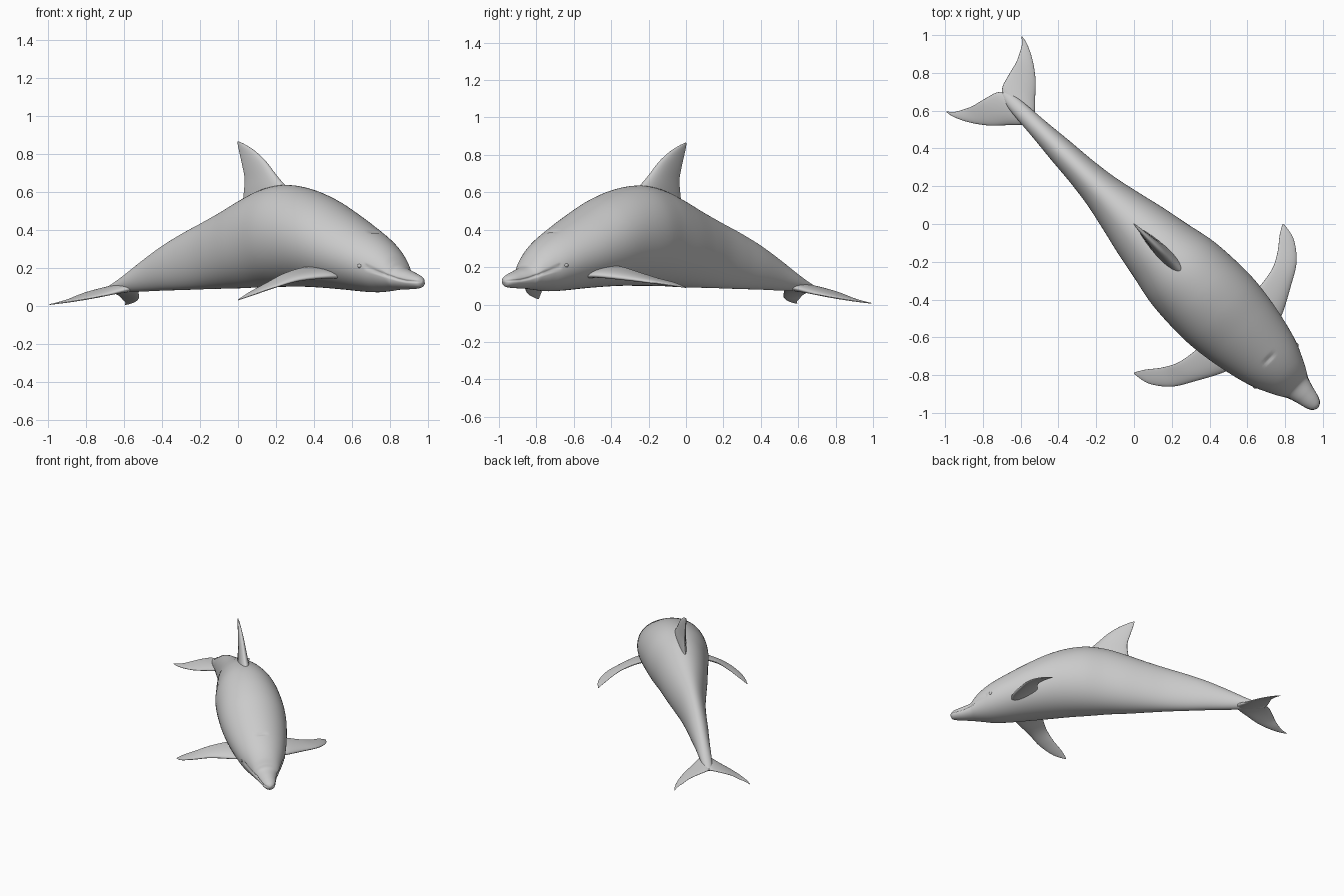
import bpy, bmesh, math
from mathutils import Vector

HEADING = -math.pi / 4   # the animal lies along the diagonal; parts are built along +x, then turned


def spline(rows, n):
    """Smooth (Catmull-Rom) resampling of rows of numbers, n steps per span."""
    out = []
    for i in range(len(rows) - 1):
        p0, p1 = rows[max(i - 1, 0)], rows[i]
        p2, p3 = rows[i + 1], rows[min(i + 2, len(rows) - 1)]
        for k in range(n):
            t = k / n
            out.append([0.5 * (2 * b + (c - a) * t + (2 * a - 5 * b + 4 * c - d) * t * t
                               + (3 * b - a - 3 * c + d) * t ** 3)
                        for a, b, c, d in zip(p0, p1, p2, p3)])
    out.append(list(rows[-1]))
    return out


def loft(name, rings):
    """Skin a list of closed rings, cap the ends and shade smooth."""
    bm = bmesh.new()
    loops = [[bm.verts.new(p) for p in ring] for ring in rings]
    n = len(loops[0])
    for a, b in zip(loops, loops[1:]):
        for j in range(n):
            bm.faces.new((a[j], a[(j + 1) % n], b[(j + 1) % n], b[j]))
    bm.faces.new(loops[0])
    bm.faces.new(loops[-1])
    bmesh.ops.recalc_face_normals(bm, faces=bm.faces)
    me = bpy.data.meshes.new(name)
    bm.to_mesh(me)
    bm.free()
    me.polygons.foreach_set("use_smooth", [True] * len(me.polygons))
    ob = bpy.data.objects.new(name, me)
    ob.rotation_euler.z = HEADING
    bpy.context.collection.objects.link(ob)
    return ob


def fin(name, stations, side=1):
    """Aerofoil loft; station = leading xyz, trailing xyz, half thickness."""
    rings = []
    rows = spline(stations, 8)
    root, tip = rows[0], rows[-1]
    span = Vector(tip[:3]) + Vector(tip[3:6]) - Vector(root[:3]) - Vector(root[3:6])
    for r in rows:
        lead, trail, th = Vector(r[:3]), Vector(r[3:6]), r[6]
        chord = trail - lead
        normal = (Vector(root[3:6]) - Vector(root[:3])).cross(span).normalized()
        ring = []
        for k in range(28):
            a = 2 * math.pi * k / 28
            u = (1 - math.cos(a)) / 2
            p = lead + chord * u + normal * th * math.sin(a) * (1.25 - 0.6 * u)
            ring.append((p.x, p.y * side, p.z))
        rings.append(ring)
    return loft(name, rings)


def lerp_table(table, x):
    for (x0, z0), (x1, z1) in zip(table, table[1:]):
        if x <= x1:
            return z0 + (z1 - z0) * (x - x0) / (x1 - x0)
    return table[-1][1]


# Body: position along the axis, half width, top z, bottom z
body_stations = [
    (-0.98, 0.015, 0.095, 0.075), (-0.93, 0.032, 0.115, 0.07), (-0.85, 0.043, 0.155, 0.07),
    (-0.70, 0.055, 0.24, 0.075), (-0.55, 0.07, 0.318, 0.08), (-0.40, 0.083, 0.383, 0.083),
    (-0.25, 0.103, 0.44, 0.087), (-0.10, 0.135, 0.498, 0.09), (0.05, 0.17, 0.56, 0.093),
    (0.20, 0.2, 0.613, 0.099), (0.35, 0.231, 0.636, 0.1), (0.50, 0.243, 0.619, 0.1),
    (0.65, 0.243, 0.572, 0.094), (0.80, 0.225, 0.502, 0.085), (0.95, 0.194, 0.425, 0.074),
    (1.05, 0.165, 0.37, 0.071), (1.12, 0.135, 0.322, 0.076), (1.17, 0.11, 0.275, 0.081),
    (1.20, 0.094, 0.235, 0.084), (1.225, 0.078, 0.205, 0.085), (1.28, 0.06, 0.184, 0.087),
    (1.33, 0.047, 0.166, 0.09), (1.362, 0.031, 0.15, 0.097), (1.376, 0.008, 0.132, 0.118)]
mouth = [(1.09, 0.205), (1.13, 0.19), (1.20, 0.16), (1.25, 0.142), (1.30, 0.131), (1.38, 0.126)]
rings = []
for s, w, top, bot in spline(body_stations, 10):
    mid, half = (top + bot) / 2, (top - bot) / 2
    ring = []
    for k in range(72):
        a = 2 * math.pi * k / 72
        y, z = w * math.cos(a), mid + half * math.sin(a)
        if s > 1.09:                                   # mouth groove
            y *= 1 - 0.13 * math.exp(-((z - lerp_table(mouth, s)) / 0.005) ** 2)
        if z > mid and abs(y) < 0.045:                 # blowhole slit
            z -= 0.01 * math.exp(-((s - 1.01) / 0.009) ** 2) * (1 - (y / 0.045) ** 2)
        ring.append((s, y, z))
    rings.append(ring)
loft("body", rings)

# Dorsal fin
fin("dorsal_fin", [
    (0.43, 0, 0.58, 0.03, 0, 0.50, 0.042), (0.33, 0, 0.648, 0.045, 0, 0.60, 0.034),
    (0.27, 0, 0.70, 0.05, 0, 0.67, 0.027), (0.20, 0, 0.765, 0.032, 0, 0.74, 0.02),
    (0.12, 0, 0.818, 0.013, 0, 0.80, 0.013), (0.05, 0, 0.85, 0.0, 0, 0.842, 0.007),
    (0.002, 0, 0.866, -0.003, 0, 0.863, 0.002)])

# Flippers: one droops, the other is held a little higher
flipper = [
    (0.91, 0.12, 0.15, 0.70, 0.12, 0.20, 0.026), (0.895, 0.21, 0.153, 0.705, 0.22, 0.2, 0.022),
    (0.82, 0.354, 0.137, 0.686, 0.346, 0.168, 0.017), (0.75, 0.467, 0.1, 0.643, 0.431, 0.12, 0.012),
    (0.654, 0.541, 0.057, 0.588, 0.502, 0.072, 0.007), (0.563, 0.561, 0.03, 0.556, 0.556, 0.032, 0.002)]
lift = [0, 0, 0, 0.02, 0.045, 0.06]
fin("flipper_low", flipper, -1)
fin("flipper_high", [(a, b, c + d, e, f, g + d, h)
                     for (a, b, c, e, f, g, h), d in zip(flipper, lift)])

# Tail flukes
fluke = [
    (-0.75, 0, 0.10, -0.99, 0, 0.085, 0.026), (-0.80, 0.06, 0.08, -1.01, 0.03, 0.085, 0.02),
    (-0.84, 0.10, 0.065, -1.03, 0.10, 0.07, 0.015), (-0.91, 0.173, 0.042, -1.045, 0.16, 0.052, 0.01),
    (-0.995, 0.235, 0.024, -1.065, 0.205, 0.033, 0.007),
    (-1.07, 0.272, 0.012, -1.09, 0.25, 0.018, 0.004), (-1.12, 0.284, 0.006, -1.123, 0.281, 0.007, 0.002)]
for label, side in (("left", 1), ("right", -1)):
    fin("fluke_" + label, fluke, side)

    # Eyes: small flattened balls
    eye = [[(1.06 + 0.014 * math.sin(v) * math.cos(u), side * (0.154 + 0.012 * math.cos(v)),
             0.21 + 0.012 * math.sin(v) * math.sin(u))
            for u in (2 * math.pi * k / 16 for k in range(16))]
           for v in (math.pi * (i + 0.1) / 10.2 for i in range(11))]
    loft("eye_" + label, eye)
